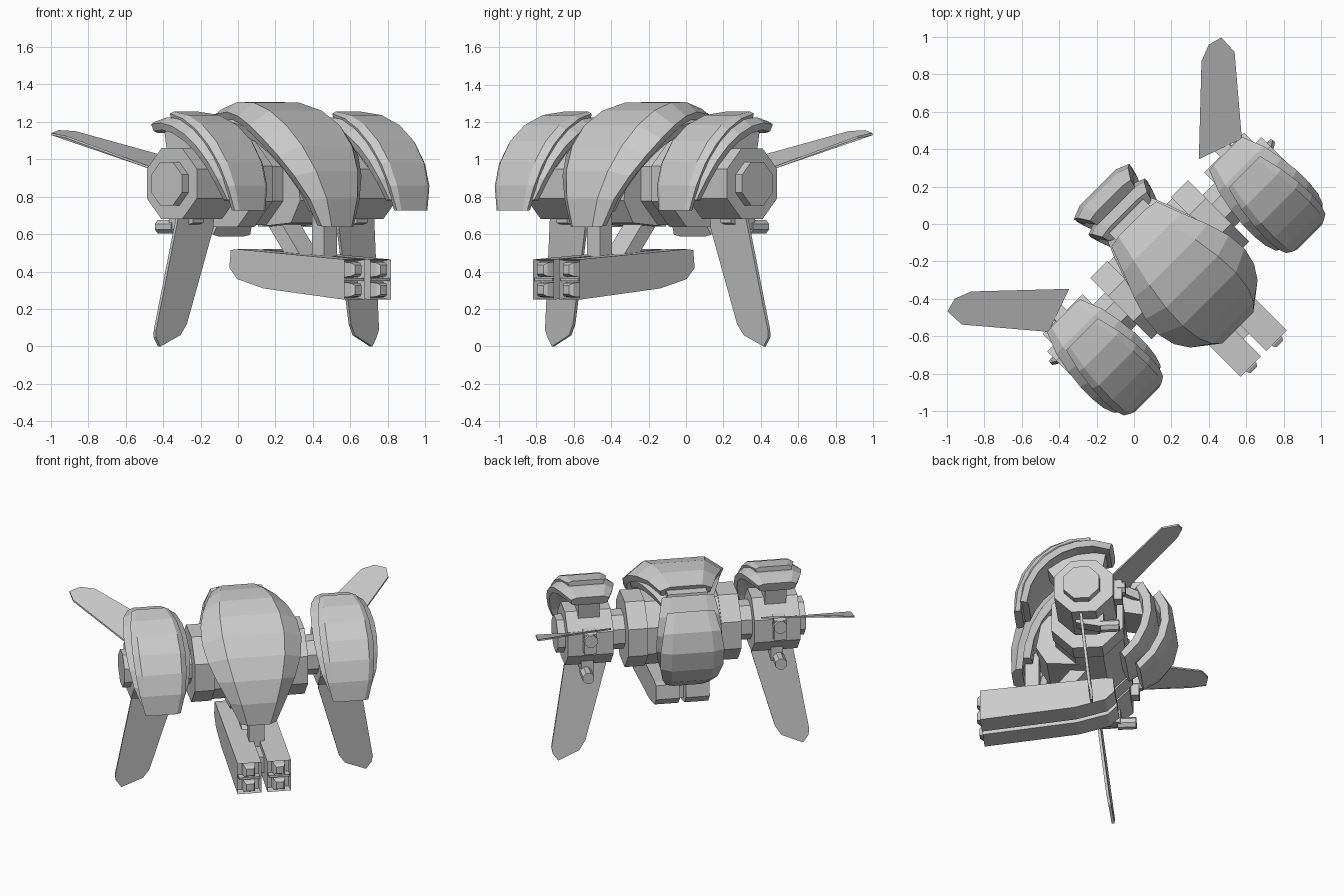
import bpy, bmesh
from math import sin, cos, pi, radians, sqrt
from mathutils import Vector

if "Cube" in bpy.data.objects:
    bpy.data.objects.remove(bpy.data.objects["Cube"])

# Craft frame: u = sideways, v = forward, z = up; the craft is turned 45 degrees
def W(u, v, z):
    return Vector(((u + v) / sqrt(2), (u - v) / sqrt(2), z))

def make(name, rings):
    """Closed solid through equal-length rings of (u, v, z) points."""
    bm = bmesh.new()
    vs = [[bm.verts.new(W(*p)) for p in ring] for ring in rings]
    n = len(rings[0])
    for a, b in zip(vs, vs[1:]):
        for i in range(n):
            bm.faces.new((a[i], a[(i + 1) % n], b[(i + 1) % n], b[i]))
    bm.faces.new(vs[0])
    bm.faces.new(vs[-1])
    bmesh.ops.recalc_face_normals(bm, faces=bm.faces)
    me = bpy.data.meshes.new(name)
    bm.to_mesh(me)
    bm.free()
    ob = bpy.data.objects.new(name, me)
    bpy.context.collection.objects.link(ob)
    return ob

def drum(name, u0, u1, v, z, r, n=8):
    """Prism with its axis across the craft."""
    def ring(u):
        return [(u, v + r * cos(2 * pi * (i + .5) / n), z + r * sin(2 * pi * (i + .5) / n)) for i in range(n)]
    return make(name, [ring(u0), ring(u1)])

def bolt(name, u, z, v0, v1, r, n=8):
    """Prism with its axis fore and aft."""
    def ring(v):
        return [(u + r * cos(2 * pi * (i + .5) / n), v, z + r * sin(2 * pi * (i + .5) / n)) for i in range(n)]
    return make(name, [ring(v0), ring(v1)])

def extrude(name, profile, u0, u1):
    """Side profile of (v, z) points swept sideways."""
    return make(name, [[(u, v, z) for v, z in profile] for u in (u0, u1)])

def shell(name, cu, cv, cz, r, a0, a1, w, th, drop, n=7, inner=.66, fullness=1.0):
    """Curved armour plate: arc in the v-z plane, width w = (start, middle, end)."""
    rings = []
    for k in range(n + 1):
        t = k / n
        a = radians(a0 + (a1 - a0) * t)
        bulge = max(0, sin(pi * t)) ** fullness
        wid = w[0] * (1 - t) + w[2] * t + (w[1] - (w[0] + w[2]) / 2) * bulge
        d = drop * (.35 + .65 * sin(pi * t))
        sec = [(-wid, r - d), (-wid * inner, r), (wid * inner, r), (wid, r - d),
               (wid * .93, r - d - th * .6), (wid * inner, r - th), (-wid * inner, r - th),
               (-wid * .93, r - d - th * .6)]
        rings.append([(cu + x, cv + q * cos(a), cz + q * sin(a)) for x, q in sec])
    return make(name, rings)

def plate(name, pts, off):
    """Thin fin: outline thickened by a small offset on both sides."""
    o = Vector(off)
    return make(name, [[tuple(Vector(p) + o * k) for p in pts] for k in (-1, 1)])

# Hull armour
shell("hull_dome", 0, .2, .72, .59, -8, 111, (.12, .325, .17), .07, .09, n=8, inner=.62, fullness=1.15)
shell("hull_under_plate", 0, .2, .72, .53, 0, 122, (.13, .285, .15), .08, .06, n=8)
shell("rear_plate_outer", 0, .1, .93, .375, 140, 246, (.155, .21, .14), .09, .03, n=5)
shell("rear_plate_inner", 0, .22, 1.0, .38, 142, 242, (.17, .215, .16), .09, .03, n=5)

# Hull core and chin
drum("hull_core", -.27, .27, .27, .87, .24)
extrude("hull_chin", [(.3, .64), (.55, .66), (.62, .78), (.58, 1.0), (.3, 1.08)], -.15, .15)
extrude("hull_top_block", [(-.08, 1.0), (-.06, 1.24), (.2, 1.26), (.4, 1.1)], -.13, .13)

# Struts carrying the launcher
extrude("front_strut", [(.61, .42), (.61, .8), (.7, .8), (.7, .42)], -.05, .05)
extrude("rear_strut", [(.27, .68), (.38, .68), (.58, .44), (.47, .44)], -.07, .07)
extrude("launcher_rail", [(.2, .38), (.2, .47), (.85, .44), (.85, .33)], -.04, .04)

for s, side in ((1, "right"), (-1, "left")):
    # Launcher box with a sunken mouth and two rounds
    box = extrude(side + "_launcher",
                  [(.98, .25), (.98, .465), (.17, .52), (.12, .515), (.11, .42), (.17, .36), (.37, .31)],
                  s * .02, s * .175)
    bm = bmesh.new()
    bm.from_mesh(box.data)
    mouth = max(bm.faces, key=lambda f: f.normal.dot(W(0, 1, 0)))
    bmesh.ops.inset_region(bm, faces=[mouth], thickness=.012)
    bmesh.ops.translate(bm, verts=mouth.verts, vec=W(0, -.05, 0))
    bm.to_mesh(box.data)
    bm.free()
    extrude(side + "_launcher_divider", [(.92, .35), (.98, .35), (.98, .365), (.92, .365)], s * .03, s * .165)
    for j, z in enumerate((.303, .411)):
        make(f"{side}_round_{j}", [[(s * .0975 + a * h, v, z + b * h) for a, b in
             ((-1, -1), (1, -1), (1, 1), (-1, 1))] for v, h in ((.92, .042), (.985, .036), (1.005, .024))])

    # Shoulder joint
    drum(side + "_hull_disc", s * .24, s * .37, .27, .87, .25)
    drum(side + "_neck", s * .36, s * .48, .27, .87, .13)
    drum(side + "_shoulder_drum", s * .46, s * .76, .26, .87, .205)
    drum(side + "_shoulder_cap", s * .75, s * .81, .27, .87, .125)
    extrude(side + "_pad_mount", [(.15, 1.0), (.12, 1.17), (.33, 1.19), (.5, 1.05), (.4, .9)], s * .54, s * .68)

    # Shoulder armour in two layers
    shell(side + "_shoulder_pad", s * .613, .22, .76, .465, 3, 108, (.135, .207, .125), .065, .045,
          inner=.7, fullness=.65)
    shell(side + "_shoulder_top_pad", s * .613, .22, .76, .495, -4, 90, (.115, .172, .12), .05, .03,
          n=6, inner=.78, fullness=.75)

    # Fin joints
    bolt(side + "_upper_fin_joint", s * .62, .92, 0, .1, .045)
    bolt(side + "_lower_fin_joint", s * .63, .64, .04, .16, .04)
    extrude(side + "_lower_fin_bracket", [(.14, .62), (.14, .72), (.32, .72), (.32, .66)], s * .58, s * .66)
    extrude(side + "_fin_bracket", [(.02, .82), (.02, .96), (.12, .98), (.12, .82)], s * .58, s * .66)

    # Upper fin sweeps up and back, lower fin hangs down
    plate(side + "_upper_fin", [(s * .49, .0, 1.0), (s * .87, -.36, 1.145), (s * .96, -.395, 1.15),
          (s * 1.035, -.375, 1.135), (s * 1.03, -.27, 1.12), (s * .73, .085, .95)], (0, 0, .006))
    plate(side + "_lower_fin", [(s * .48, .29, .69), (s * .74, .28, .69), (s * .842, .215, .09),
          (s * .835, .205, .05), (s * .8, .205, .0), (s * .66, .215, .06), (s * .62, .225, .12),
          (s * .475, .28, .63)], (0, .009, 0))
